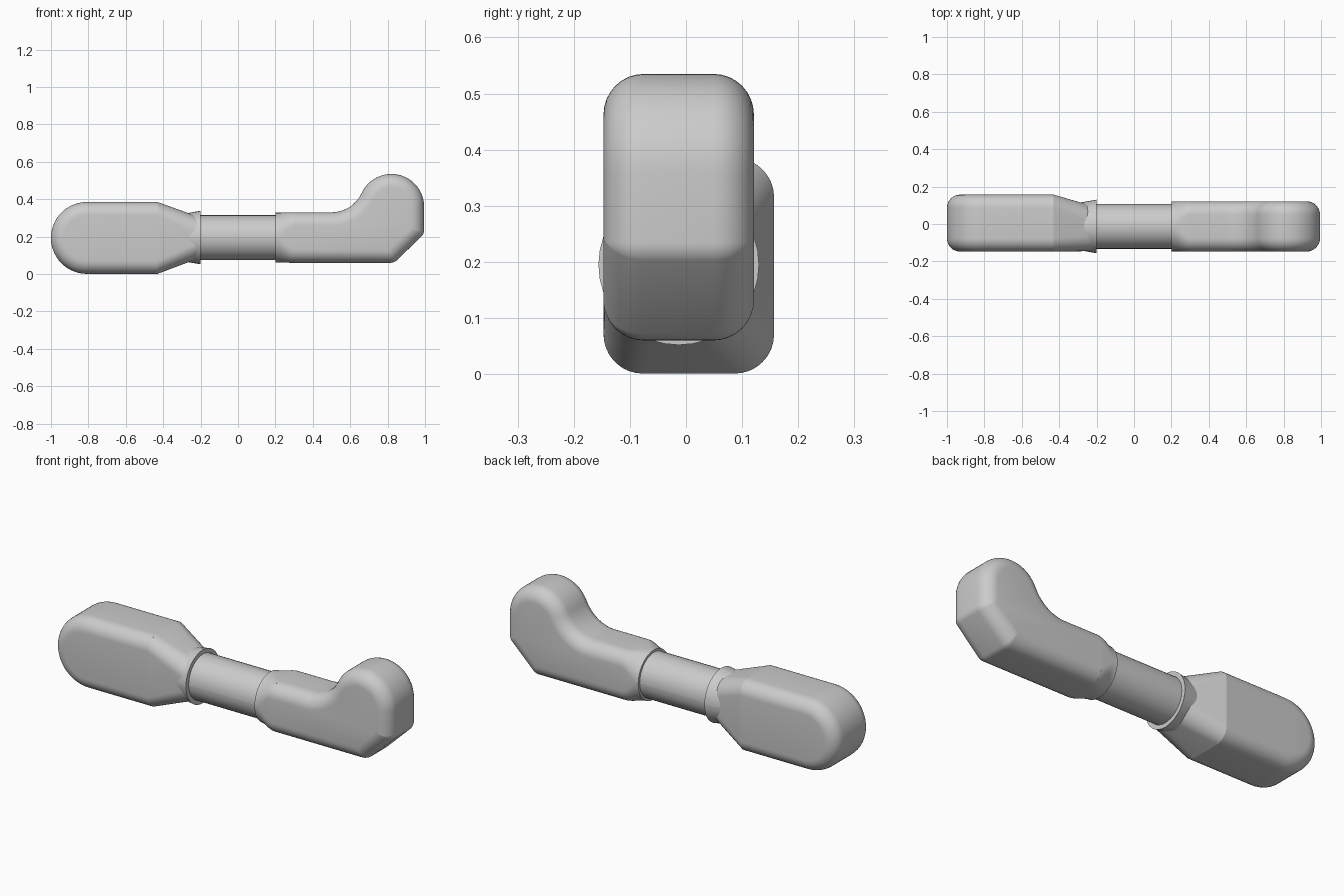
import bpy, bmesh, math
from mathutils import Vector

cube = bpy.data.objects.get("Cube")
if cube:
    bpy.data.objects.remove(cube, do_unlink=True)

grey = bpy.data.materials.new("plain grey")
grey.use_nodes = True
COLOUR = (0.6, 0.6, 0.6, 1)
grey.diffuse_color = COLOUR
grey.node_tree.nodes["Principled BSDF"].inputs["Base Color"].default_value = COLOUR

AXIS_Y, AXIS_Z = -0.013, 0.195   # line the shaft runs along


def finish(name, bm, angle=32):
    bmesh.ops.recalc_face_normals(bm, faces=bm.faces)
    mesh = bpy.data.meshes.new(name)
    bm.to_mesh(mesh)
    bm.free()
    mesh.materials.append(grey)
    obj = bpy.data.objects.new(name, mesh)
    bpy.context.collection.objects.link(obj)
    bpy.ops.object.select_all(action='DESELECT')
    obj.select_set(True)
    bpy.context.view_layer.objects.active = obj
    bpy.ops.object.shade_smooth_by_angle(angle=math.radians(angle))
    return obj


def arc(cx, cz, r, start, end, steps):
    angles = [math.radians(start + (end - start) * i / steps) for i in range(steps + 1)]
    return [(cx + r * math.cos(a), cz + r * math.sin(a)) for a in angles]


def rounded_slab(name, outline, y0, y1, radius, cut_x, keep_right):
    """Extrude an x-z outline along y, round its rims and cut it open at cut_x."""
    bm = bmesh.new()
    front = bm.faces.new([bm.verts.new((x, y0, z)) for x, z in outline])
    result = bmesh.ops.extrude_face_region(bm, geom=[front], use_keep_orig=True)
    moved = [v for v in result["geom"] if isinstance(v, bmesh.types.BMVert)]
    bmesh.ops.translate(bm, verts=moved, vec=(0, y1 - y0, 0))
    bmesh.ops.recalc_face_normals(bm, faces=bm.faces)
    rims = [e for e in bm.edges if abs(e.verts[0].co.y - e.verts[1].co.y) < 1e-5]
    bmesh.ops.bevel(bm, geom=rims, offset=radius, offset_type='OFFSET',
                    segments=8, profile=0.5, affect='EDGES', clamp_overlap=False)
    bmesh.ops.bisect_plane(bm, geom=bm.verts[:] + bm.edges[:] + bm.faces[:],
                           plane_co=(cut_x, 0, 0), plane_no=(1, 0, 0),
                           clear_inner=keep_right, clear_outer=not keep_right)
    return finish(name, bm)


def section(x, y0, y1, z0, z1, r, n=9):
    """Rounded rectangle across the x axis."""
    points = []
    for cy, cz, a in ((y1 - r, z1 - r, 0), (y0 + r, z1 - r, 90),
                      (y0 + r, z0 + r, 180), (y1 - r, z0 + r, 270)):
        points += [Vector((x, y, z)) for y, z in arc(cy, cz, r, a, a + 90, n)]
    return points


def circle(x, r):
    return section(x, AXIS_Y - r, AXIS_Y + r, AXIS_Z - r, AXIS_Z + r, r - 0.0005)


def loft(name, sections, cap_start=False, cap_end=False):
    bm = bmesh.new()
    rings = [[bm.verts.new(p) for p in s] for s in sections]
    for a, b in zip(rings, rings[1:]):
        for i in range(len(a)):
            j = (i + 1) % len(a)
            bm.faces.new((a[i], a[j], b[j], b[i]))
    if cap_start:
        bm.faces.new(rings[0])
    if cap_end:
        bm.faces.new(rings[-1])
    return finish(name, bm)


# Straight grip with a round end
grip = arc(-0.808, 0.193, 0.192, 90, 270, 28) + [(-0.2, 0.001), (-0.2, 0.385)]
rounded_slab("straight_grip", grip, -0.147, 0.157, 0.07, -0.43, False)

# Wedge narrowing from the grip to the shaft
loft("grip_taper", [section(-0.43, -0.147, 0.157, 0.001, 0.385, 0.07),
                    section(-0.2, -0.145, 0.09, 0.088, 0.302, 0.09)], cap_end=True)

# Flared collar around the shaft
loft("flared_collar", [circle(-0.42, 0.105), circle(-0.2, 0.143)], True, True)

# Shaft
loft("shaft", [circle(-0.22, 0.12), circle(0.22, 0.12)], True, True)

# Hooked handle with a raised round head and a chamfered heel
hook = [(0.1, 0.06), (0.815, 0.06)] + arc(0.815, 0.11, 0.05, -80, -50, 3)
hook += arc(0.945, 0.235, 0.05, -40, 0, 5)
hook += arc(0.82, 0.36, 0.175, 0, 155, 24)
hook += arc(0.5, 0.507, 0.177, -28, -90, 12) + [(0.1, 0.33)]
rounded_slab("hooked_handle", hook, -0.147, 0.121, 0.072, 0.3, True)

# Round end of the handle blending into its boxy body
blend = []
for i in range(9):
    t = i / 8
    ease = t * t * (3 - 2 * t)
    grow = 0.002 * ease
    blend.append(section(0.2 + 0.1 * t, -0.146 - grow / 2, 0.120 + grow / 2,
                         0.062 - grow, 0.328 + grow, 0.1325 - 0.0605 * ease))
loft("handle_mouth", blend, cap_start=True)
